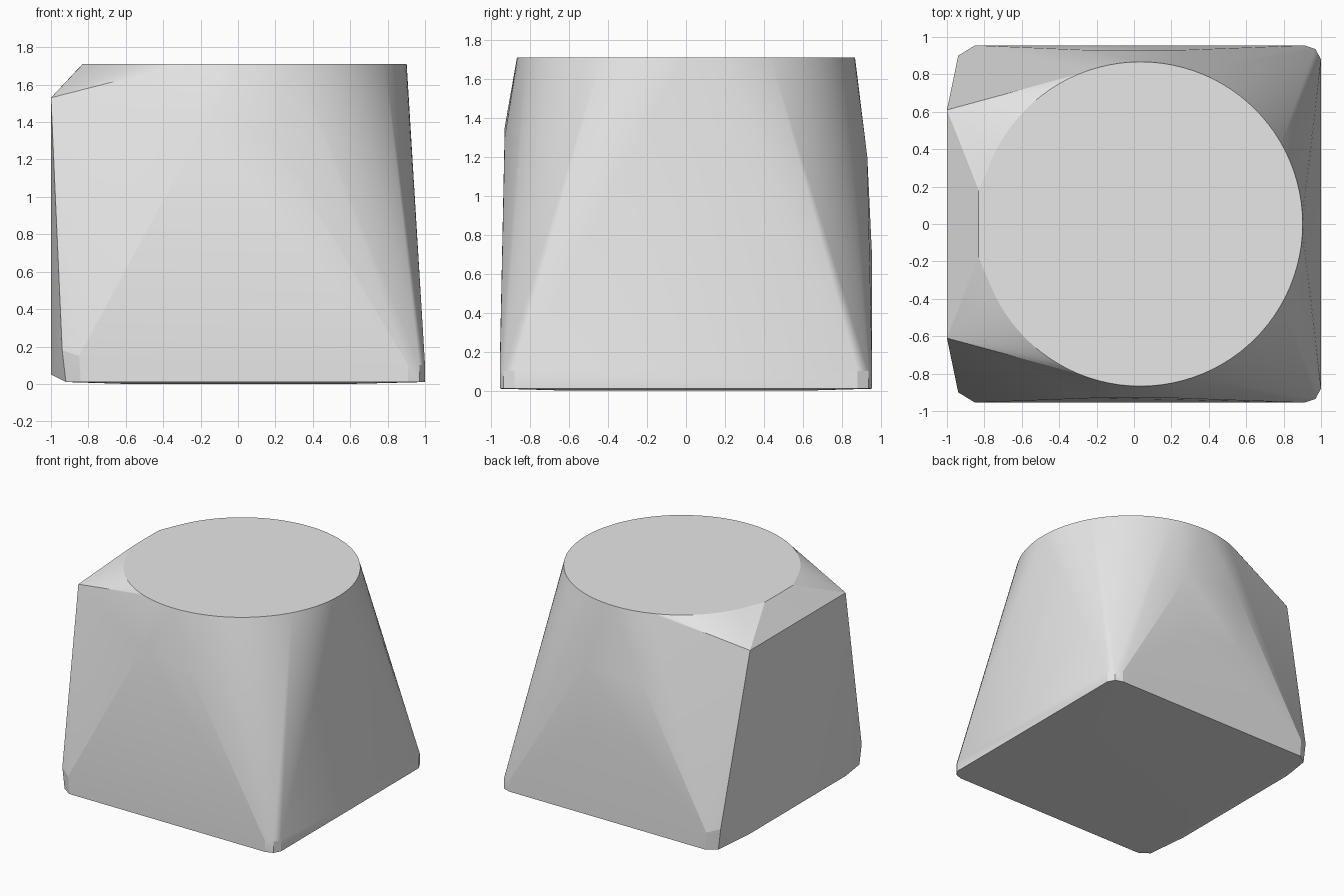
import bpy
import bmesh
import math

cube = bpy.data.objects.get("Cube")
if cube:
    bpy.data.objects.remove(cube, do_unlink=True)

grey = bpy.data.materials.new("light_grey")
grey.use_nodes = True
colour = (0.8, 0.8, 0.8, 1.0)
grey.diffuse_color = colour
grey.node_tree.nodes["Principled BSDF"].inputs["Base Color"].default_value = colour

TOP = 1.71
points = []


def mirrored(*coords):
    """Add each point on both the front and the back side."""
    for x, y, z in coords:
        points.extend([(x, y, z), (x, -y, z)])


# Round top rim with a short straight stretch on the -x side
SEGMENTS, RADIUS = 96, 0.867
for i in range(SEGMENTS):
    a = math.tau * i / SEGMENTS
    points.append((0.035 + RADIUS * math.cos(a), RADIUS * math.sin(a), TOP))
mirrored((-0.83, 0.18, TOP))

# Upright flat panel on the -x side
mirrored((-1, 0.61, 1.53), (-1, 0.61, 0.05))

# Blunt base corners
mirrored((-0.94, 0.9, 0.18), (-0.85, 0.955, 0.15),
         (-0.92, 0.9, 0.01), (-0.84, 0.955, 0.01))
for z in (0.01, 0.1):
    mirrored((0.91, 0.955, z), (0.97, 0.935, z), (1, 0.88, z))

# Slight bulge of the front and back walls
for side in (-1, 1):
    points.extend([(side * 0.25, 0.93, 1.2), (side * 0.25, 0.954, 0.7)])
points.extend([(-0.2, -0.93, 1.35), (0.2, -0.93, 1.3)])

# Barely domed underside
for x in (-0.6, 0.6):
    mirrored((x, 0.6, 0))

# Wrap everything in one convex shell
bm = bmesh.new()
for p in points:
    bm.verts.new(p)
hull = bmesh.ops.convex_hull(bm, input=bm.verts[:])
loose = [v for v in bm.verts if not v.link_faces]
bmesh.ops.delete(bm, geom=loose, context='VERTS')
bmesh.ops.dissolve_limit(bm, angle_limit=math.radians(0.3),
                         verts=bm.verts[:], edges=bm.edges[:])
bmesh.ops.recalc_face_normals(bm, faces=bm.faces[:])
mesh = bpy.data.meshes.new("tapered_block")
bm.to_mesh(mesh)
bm.free()

block = bpy.data.objects.new("tapered_block", mesh)
bpy.context.collection.objects.link(block)
mesh.materials.append(grey)
bpy.ops.object.select_all(action='DESELECT')
block.select_set(True)
bpy.context.view_layer.objects.active = block
bpy.ops.object.shade_smooth_by_angle(angle=math.radians(12))
